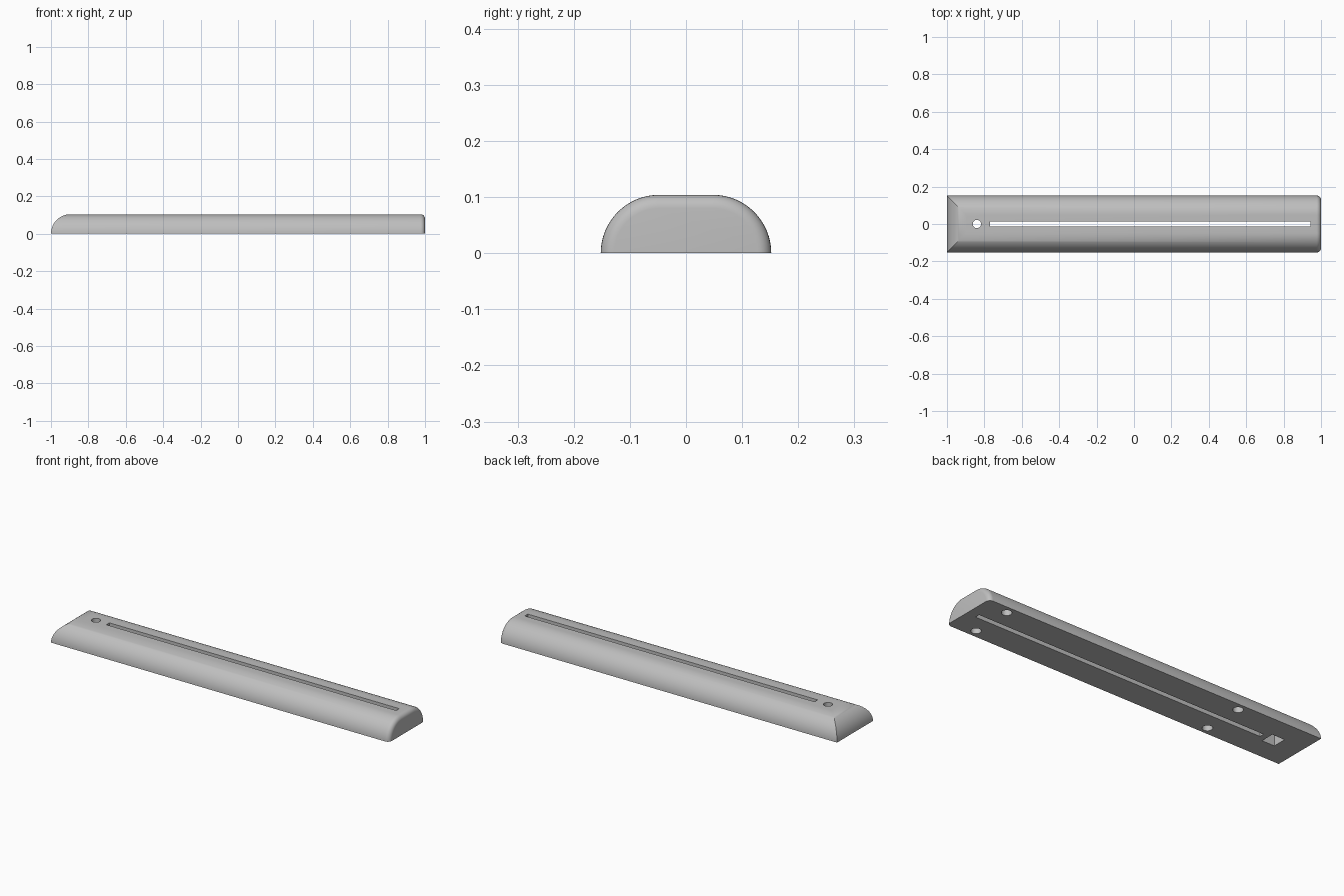
import bpy, bmesh
from math import sin, cos, pi

if "Cube" in bpy.data.objects:
    bpy.data.objects.remove(bpy.data.objects["Cube"])

HALF_WIDTH, HEIGHT, END_FILLET = 0.152, 0.104, 0.024
ARC_STEPS, END_STEPS = 16, 6

grey = bpy.data.materials.new("light_grey")
grey.use_nodes = True
color = (0.52, 0.52, 0.52, 1)
grey.diffuse_color = color
grey.node_tree.nodes["Principled BSDF"].inputs["Base Color"].default_value = color


def section(inset):
    """Rounded cross-section as (y, z) points, shrunk by inset."""
    r, centre = HEIGHT - inset, HALF_WIDTH - HEIGHT
    angles = [pi / 2 * i / ARC_STEPS for i in range(ARC_STEPS + 1)]
    side = [(centre + r * cos(a), r * sin(a)) for a in angles]
    return side + [(-y, z) for y, z in reversed(side)]


# Bar: mitred rounded left end, long middle, small fillet on the right end
bm = bmesh.new()
rings = [[bm.verts.new((-1 + HALF_WIDTH - abs(y), y, z)) for y, z in section(0)]]
for k in range(END_STEPS + 1):
    a = pi / 2 * k / END_STEPS
    x = 1 - END_FILLET * (1 - sin(a))
    rings.append([bm.verts.new((x, y, z)) for y, z in section(END_FILLET * (1 - cos(a)))])
for a, b in zip(rings, rings[1:]):
    for i in range(len(a) - 1):
        bm.faces.new((a[i], a[i + 1], b[i + 1], b[i]))
first = rings[0]
for i in range(ARC_STEPS):
    bm.faces.new((first[i], first[i + 1], first[-2 - i], first[-1 - i]))
bm.faces.new(rings[-1])
# Flat underside
bmesh.ops.holes_fill(bm, edges=[e for e in bm.edges if e.is_boundary], sides=0)
bmesh.ops.recalc_face_normals(bm, faces=bm.faces[:])
mesh = bpy.data.meshes.new("bar_body")
bm.to_mesh(mesh)
bm.free()
bar = bpy.data.objects.new("bar_body", mesh)
bpy.context.collection.objects.link(bar)
mesh.materials.append(grey)


def cut(name):
    """Subtract the active primitive from the bar and discard it."""
    cutter = bpy.context.object
    cutter.name = name
    cutter.hide_render = True
    cutter.data.materials.append(grey)
    mod = bar.modifiers.new(name, 'BOOLEAN')
    mod.operation, mod.solver, mod.object = 'DIFFERENCE', 'EXACT', cutter
    bpy.context.view_layer.objects.active = bar
    bpy.ops.object.modifier_apply(modifier=name)
    bpy.data.objects.remove(cutter)


def cut_box(name, x0, x1, width, z0, z1):
    bpy.ops.mesh.primitive_cube_add(size=1, location=((x0 + x1) / 2, 0, (z0 + z1) / 2))
    bpy.context.object.scale = (x1 - x0, width, z1 - z0)
    bpy.context.view_layer.update()
    cut(name)


def cut_hole(name, x, y, radius, z0, z1):
    bpy.ops.mesh.primitive_cylinder_add(vertices=32, radius=radius, depth=z1 - z0,
                                        location=(x, y, (z0 + z1) / 2))
    cut(name)


# Through slot, round top hole and the square pocket below it
cut_box("long_slot", -0.77, 0.945, 0.026, -0.1, 0.2)
cut_box("square_pocket", -0.877, -0.803, 0.074, -0.1, 0.08)
cut_hole("top_hole", -0.84, 0, 0.022, 0.04, 0.2)

# Four blind holes in the underside
for x in (-0.535, 0.86):
    for y in (-0.11, 0.11):
        cut_hole("underside_hole", x, y, 0.025, -0.1, 0.04)

# Smooth curves, crisp edges
bpy.ops.object.select_all(action='DESELECT')
bar.select_set(True)
bpy.context.view_layer.objects.active = bar
bpy.ops.object.shade_smooth_by_angle(angle=pi / 6)
